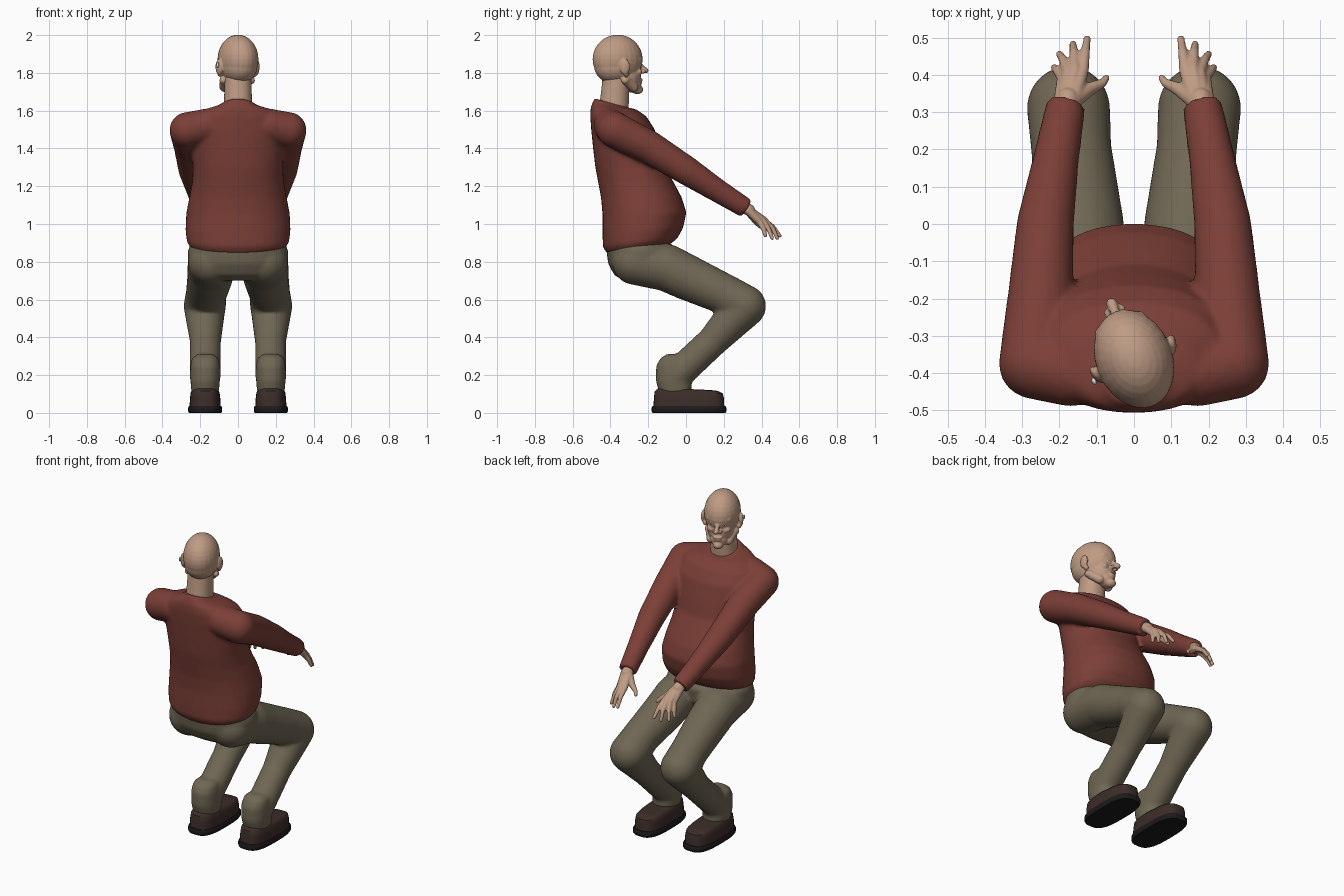
import bpy, bmesh, math
from mathutils import Vector, Matrix


def material(name, col):
    m = bpy.data.materials.new(name)
    m.diffuse_color = (*col, 1)
    return m


RED = material("red_knit", (0.2, 0.05, 0.038))
KHAKI = material("khaki_cloth", (0.16, 0.135, 0.088))
SKIN = material("skin", (0.52, 0.33, 0.23))
BROWN = material("brown_leather", (0.045, 0.026, 0.022))
BLACK = material("dark_rubber", (0.012, 0.01, 0.01))
WHITE = material("white", (0.8, 0.85, 0.85))


def ball(bm, c, r, rot=Matrix()):
    r = r if isinstance(r, tuple) else (r, r, r)
    bmesh.ops.create_uvsphere(bm, u_segments=24, v_segments=16, radius=1,
                              matrix=Matrix.Translation(c) @ rot @ Matrix.Diagonal((*r, 1)))


def chain(bm, pts, flat_end=False):
    """Rounded limb through (x, y, z, radius) points."""
    for i, p in enumerate(pts):
        if not (flat_end and i == len(pts) - 1):
            ball(bm, p[:3], p[3])
        if i:
            a, b = Vector(pts[i - 1][:3]), Vector(p[:3])
            d = b - a
            m = Matrix.Translation((a + b) / 2) @ d.to_track_quat('Z', 'Y').to_matrix().to_4x4()
            bmesh.ops.create_cone(bm, cap_ends=True, segments=24, radius1=pts[i - 1][3],
                                  radius2=p[3], depth=d.length, matrix=m)


def loft(bm, rings, cx=0, n=2.2, seg=40):
    """Stacked oval rings (z at back, half width, y back, y front, z rise to front)."""
    loops = []
    for z, hw, yb, yf, rise in rings:
        loop = []
        for k in range(seg):
            a = 2 * math.pi * k / seg
            c, s = math.cos(a), math.sin(a)
            u = math.copysign(abs(c) ** (2 / n), c)
            v = math.copysign(abs(s) ** (2 / n), s)
            loop.append(bm.verts.new((cx + hw * u, (yb + yf) / 2 + v * (yf - yb) / 2,
                                      z + rise * (v + 1) / 2)))
        loops.append(loop)
    for lo, hi in zip(loops, loops[1:]):
        for k in range(seg):
            j = (k + 1) % seg
            bm.faces.new((lo[k], lo[j], hi[j], hi[k]))
    bm.faces.new(loops[0][::-1])
    bm.faces.new(loops[-1])


def finish(bm, name, mat, voxel=None, smooth=0, xform=None):
    if xform:
        bm.transform(xform)
    bmesh.ops.recalc_face_normals(bm, faces=bm.faces)
    for f in bm.faces:
        f.smooth = True
    me = bpy.data.meshes.new(name)
    bm.to_mesh(me)
    bm.free()
    ob = bpy.data.objects.new(name, me)
    bpy.context.collection.objects.link(ob)
    me.materials.append(mat)
    if voxel:
        r = ob.modifiers.new("blend", 'REMESH')
        r.mode, r.voxel_size, r.use_smooth_shade = 'VOXEL', voxel, True
        s = ob.modifiers.new("soften", 'SMOOTH')
        s.factor, s.iterations = 0.5, smooth
    else:
        bpy.context.view_layer.objects.active = ob
        ob.select_set(True)
        bpy.ops.object.shade_smooth_by_angle(angle=math.radians(40))
        ob.select_set(False)
    return ob


# sweater: torso with belly, plus both sleeves
bm = bmesh.new()
loft(bm, [(0.845, .245, -.42, -.08, .05), (0.88, .27, -.44, -.045, .045),
          (0.95, .278, -.442, -.015, .03), (1.05, .274, -.442, .002, .01),
          (1.14, .258, -.45, -.022, 0), (1.22, .243, -.465, -.065, 0),
          (1.30, .238, -.48, -.11, 0), (1.40, .245, -.492, -.135, 0),
          (1.50, .262, -.502, -.165, 0), (1.57, .235, -.507, -.21, 0),
          (1.615, .165, -.505, -.26, -.01), (1.642, .10, -.495, -.285, -.03),
          (1.665, .08, -.485, -.30, -.05)])
for s in (1, -1):
    chain(bm, [(s * .17, -.40, 1.52, .09), (s * .268, -.375, 1.497, .095),
               (s * .252, -.2, 1.41, .088), (s * .238, 0, 1.285, .077),
               (s * .21, .17, 1.175, .062), (s * .183, .318, 1.083, .053)], True)
finish(bm, "sweater", RED, .011, 5)

# trousers: pelvis, thighs, knees, shins and bunched cuffs
bm = bmesh.new()
loft(bm, [(0.70, .18, -.33, -.14, 0), (0.73, .235, -.38, -.11, 0), (0.79, .265, -.412, -.07, 0),
          (0.85, .265, -.42, -.06, .02), (0.90, .25, -.42, -.08, 0)])
for s in (1, -1):
    chain(bm, [(s * .142, -.27, .80, .122), (s * .143, -.1, .768, .125),
               (s * .148, 0, .72, .121), (s * .168, .2, .63, .108),
               (s * .176, .312, .565, .112)])
    chain(bm, [(s * .176, .29, .54, .108), (s * .172, .14, .378, .082), (s * .174, -.05, .2, .083)])
    loft(bm, [(.10, .072, -.14, .03, 0), (.17, .078, -.16, .03, 0), (.25, .078, -.158, .03, 0),
              (.29, .07, -.135, .01, 0), (.312, .04, -.1, -.03, 0)], s * .174)
finish(bm, "trousers", KHAKI, .011, 5)

# shoes and soles
for s, side in ((1, "right"), (-1, "left")):
    bm = bmesh.new()
    loft(bm, [(.03, .083, -.172, .203, 0), (.08, .08, -.17, .2, 0), (.115, .076, -.165, .195, -.012),
              (.128, .066, -.15, .17, -.012), (.133, .045, -.13, .13, -.012)], s * .174, 3)
    finish(bm, side + "_shoe", BROWN)
    bm = bmesh.new()
    loft(bm, [(0, .085, -.178, .208, 0), (.008, .09, -.182, .214, 0), (.028, .09, -.182, .214, 0),
              (.036, .085, -.178, .208, 0)], s * .174, 3)
    finish(bm, side + "_sole", BLACK)

# hands: palm struts, four fingers and a thumb
FINGERS = [((.138, .412, 1.018), (.131, .46, .985), (.126, .497, .937)),
           ((.158, .415, 1.022), (.161, .46, .975), (.164, .483, .925)),
           ((.176, .407, 1.018), (.189, .44, .968), (.2, .456, .925)),
           ((.19, .392, 1.008), (.206, .412, .97), (.214, .42, .938))]
for s, side in ((1, "right"), (-1, "left")):
    bm = bmesh.new()
    chain(bm, [(.186, .28, 1.107, .035), (.178, .335, 1.073, .031)])
    for i, (a, b, c) in enumerate(FINGERS):
        w = .165 + .009 * i
        chain(bm, [(w, .33, 1.073, .024), (*a, .0165), (*b, .0125), (*c, .0095)])
    chain(bm, [(.16, .335, 1.065, .024), (.12, .362, 1.025, .018), (.085, .378, 1.0, .012),
               (.074, .392, .985, .009)])
    finish(bm, side + "_hand", SKIN, .0045, 2, Matrix.Diagonal((s, 1, 1, 1)))

# head, modelled facing +y then turned to the side
TURN = Matrix.Translation((0, -.362, 0)) @ Matrix.Rotation(math.radians(22), 4, 'Z')
bm = bmesh.new()
ball(bm, (0, 0, 1.872), (.103, .137, .13))
ball(bm, (0, -.01, 1.835), (.096, .118, .095))
ball(bm, (0, .05, 1.79), (.076, .078, .09))
ball(bm, (0, .083, 1.74), (.052, .048, .045))
ball(bm, (0, .112, 1.712), (.03, .032, .025))
chain(bm, [(0, .122, 1.85, .012), (0, .145, 1.825, .013), (0, .16, 1.812, .015)])
ball(bm, (0, .126, 1.765), (.03, .014, .008))
ball(bm, (0, .124, 1.75), (.026, .014, .009))
for s in (1, -1):
    ball(bm, (s * .017, .138, 1.806), (.013, .015, .01))
    ball(bm, (s * .045, .098, 1.805), (.024, .022, .02))
    chain(bm, [(s * .016, .124, 1.868, .012), (s * .06, .1, 1.87, .012)])
    chain(bm, [(s * .068, .02, 1.76, .026), (s * .05, .07, 1.725, .026)])
    ball(bm, (s * .08, .012, 1.76), (.02, .022, .02))
    ball(bm, (s * .108, -.002, 1.832), (.013, .027, .042),
         Matrix.Rotation(math.radians(-18 * s), 4, 'Z'))
    ball(bm, (s * .1, .008, 1.795), (.013, .015, .016))
finish(bm, "head", SKIN, .005, 3, TURN)

# neck
bm = bmesh.new()
loft(bm, [(1.56, .08, -.465, -.31, 0), (1.64, .074, -.457, -.303, 0), (1.72, .072, -.447, -.3, 0),
          (1.80, .072, -.44, -.29, 0)])
finish(bm, "neck", SKIN)

# eyes and ear stud
for s, side in ((1, "right"), (-1, "left")):
    for part, y, r, mat in (("eye", .106, .015, WHITE), ("pupil", .1165, .0065, BLACK)):
        bm = bmesh.new()
        ball(bm, (s * .036, y, 1.842), (r, r, r * .75))
        finish(bm, side + "_" + part, mat, None, 0, TURN)
bm = bmesh.new()
ball(bm, (-.122, -.016, 1.842), (.006, .01, .014))
finish(bm, "ear_stud", WHITE, None, 0, TURN)
